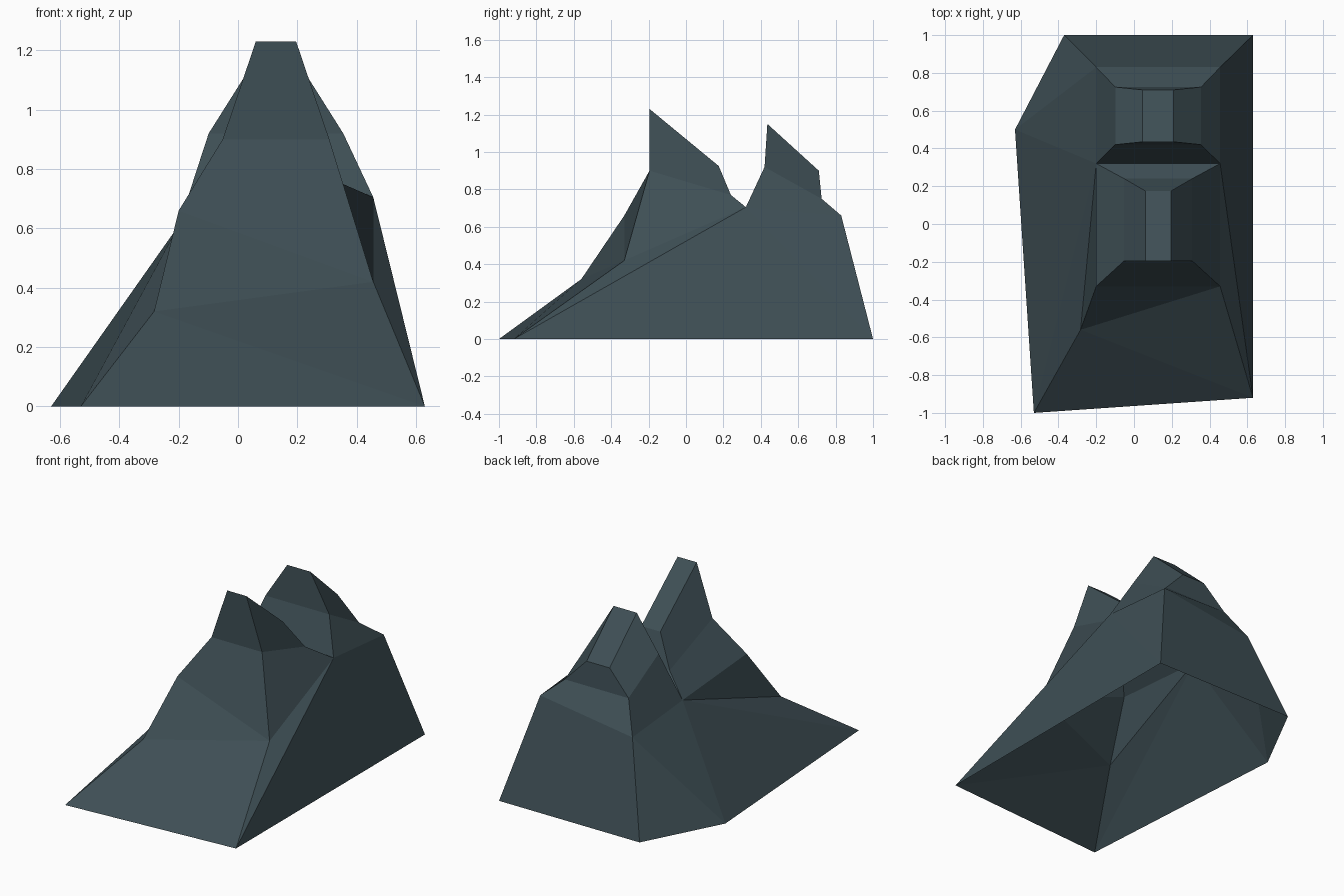
import bpy
import bmesh

cube = bpy.data.objects.get("Cube")
if cube:
    bpy.data.objects.remove(cube, do_unlink=True)

# Dark slate rock
rock = bpy.data.materials.new("dark_slate_rock")
rock.use_nodes = True
slate = (0.048, 0.077, 0.09, 1)
rock.diffuse_color = slate
shader = next(n for n in rock.node_tree.nodes if n.type == 'BSDF_PRINCIPLED')
shader.inputs["Base Color"].default_value = slate
shader.inputs["Roughness"].default_value = 0.9

bm = bmesh.new()
RIDGE_X = 0.128
LEFT_SIDE, RIGHT_SIDE = 0, 1


def point(x, y, z=0):
    return bm.verts.new((x, y, z))


def pair(half_width, y, z_low, z_high=None):
    """Two points mirrored about the ridge line, with optional uneven heights."""
    z_high = z_low if z_high is None else z_high
    return (point(RIDGE_X - half_width, y, z_low),
            point(RIDGE_X + half_width, y, z_high))


def strip(*rows):
    """Bridge consecutive pairs with quads across the ridge."""
    for (a, b), (c, d) in zip(rows, rows[1:]):
        bm.faces.new((a, b, d, c))


def peak_sides(ledge_front, shoulder_front, top_front,
               top_back, shoulder_back, ledge_back):
    """Upper and lower side faces of one peak, on both sides."""
    for s in (LEFT_SIDE, RIGHT_SIDE):
        bm.faces.new((ledge_front[s], shoulder_front[s], shoulder_back[s], ledge_back[s]))
        bm.faces.new((shoulder_front[s], top_front[s], top_back[s], shoulder_back[s]))


# Shared ledges at the foot of the peaks
front_ledge = pair(0.328, -0.33, 0.66, 0.42)
saddle = pair(0.328, 0.32, 0.61, 0.705)
back_ledge = pair(0.328, 0.83, 0.565, 0.66)

# Front peak
front_peak = (front_ledge,
              pair(0.18, -0.195, 0.9),
              pair(0.068, -0.195, 1.23),
              pair(0.068, 0.175, 0.925),
              pair(0.18, 0.24, 0.73, 0.77),
              saddle)

# Back peak
back_peak = (saddle,
             pair(0.227, 0.42, 0.92),
             pair(0.082, 0.435, 1.15),
             pair(0.082, 0.71, 0.9),
             pair(0.227, 0.725, 0.75),
             back_ledge)

for peak in (front_peak, back_peak):
    strip(*peak)
    peak_sides(*peak)

# Irregular ground outline and the kink in the front corner
toe = point(-0.53, -1)
front_foot = point(0.63, -0.92)
back_foot = point(0.63, 1)
back_corner = point(-0.37, 1)
side_corner = point(-0.63, 0.5)
kink = point(-0.283, -0.56, 0.32)

# Front slope
for face in ((toe, front_foot, kink),
             (front_foot, front_ledge[1], kink),
             (kink, front_ledge[1], front_ledge[0])):
    bm.faces.new(face)

# Back slope
strip(back_ledge, (back_corner, back_foot))

# Slope on the straight side
for face in ((front_foot, saddle[1], front_ledge[1]),
             (front_foot, back_foot, saddle[1]),
             (back_foot, back_ledge[1], saddle[1])):
    bm.faces.new(face)

# Slope on the spreading side
for face in ((toe, kink, saddle[0]),
             (kink, front_ledge[0], saddle[0]),
             (toe, saddle[0], side_corner),
             (side_corner, saddle[0], back_ledge[0]),
             (side_corner, back_ledge[0], back_corner)):
    bm.faces.new(face)

# Face everything outward
bmesh.ops.recalc_face_normals(bm, faces=bm.faces)
bm.normal_update()
if sum(f.normal.z * f.calc_area() for f in bm.faces) < 0:
    bmesh.ops.reverse_faces(bm, faces=bm.faces)

mesh = bpy.data.meshes.new("mountain")
bm.to_mesh(mesh)
bm.free()
mesh.materials.append(rock)
mountain = bpy.data.objects.new("mountain", mesh)
bpy.context.collection.objects.link(mountain)
